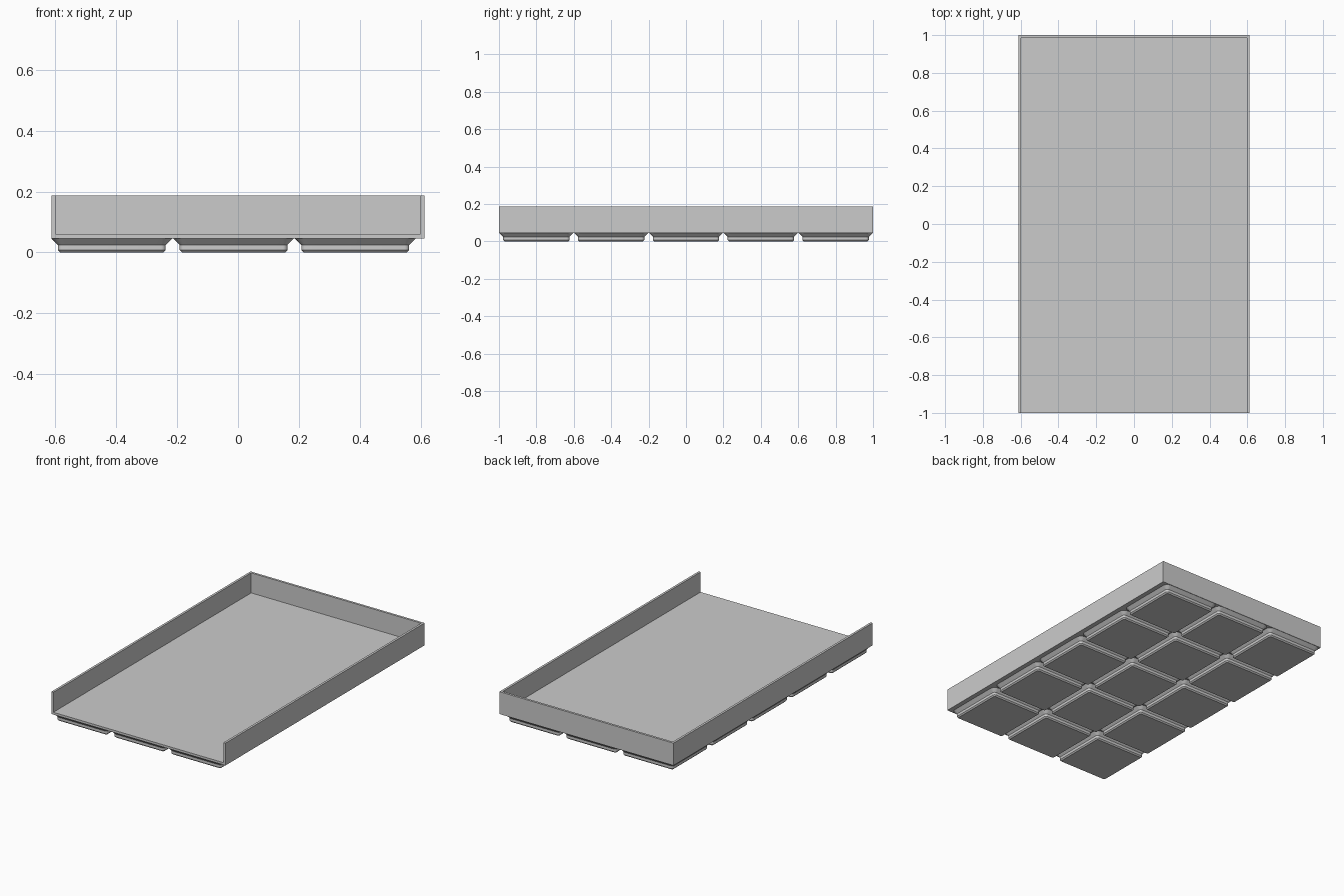
import bpy
import bmesh
from math import sin, cos, pi, radians

cube = bpy.data.objects.get("Cube")
if cube:
    bpy.data.objects.remove(cube, do_unlink=True)

HALF_X, HALF_Y = 0.612, 1.0
BASE_Z, TOP_Z = 0.0452, 0.187
WALL = 0.0145
PITCH = 0.4
FOOT_SHIFT = -0.0145

# One plain grey plastic
grey = bpy.data.materials.new("grey plastic")
grey.use_nodes = True
colour = (0.6, 0.6, 0.6, 1)
grey.diffuse_color = colour
grey.node_tree.nodes["Principled BSDF"].inputs["Base Color"].default_value = colour


def add_object(name, bm):
    bmesh.ops.recalc_face_normals(bm, faces=bm.faces)
    mesh = bpy.data.meshes.new(name)
    bm.to_mesh(mesh)
    bm.free()
    mesh.materials.append(grey)
    obj = bpy.data.objects.new(name, mesh)
    bpy.context.collection.objects.link(obj)
    return obj


def box(name, low, high):
    bm = bmesh.new()
    bmesh.ops.create_cube(bm, size=1)
    for v in bm.verts:
        v.co = [(a + b) / 2 + c * (b - a) for a, b, c in zip(low, high, v.co)]
    return add_object(name, bm)


def activate(obj):
    bpy.ops.object.select_all(action='DESELECT')
    obj.select_set(True)
    bpy.context.view_layer.objects.active = obj


def rounded_square(half, radius, z, steps=6):
    points = []
    for corner, (sx, sy) in enumerate([(1, 1), (-1, 1), (-1, -1), (1, -1)]):
        for i in range(steps + 1):
            a = (corner + i / steps) * pi / 2
            inner = half - radius
            points.append((sx * inner + radius * cos(a),
                           sy * inner + radius * sin(a), z))
    return points


# Tray: a slab hollowed out, open at the front
tray = box("tray", (-HALF_X, -HALF_Y, BASE_Z), (HALF_X, HALF_Y, TOP_Z))
cavity = box("tray_cavity", (WALL - HALF_X, -HALF_Y - 0.1, BASE_Z + WALL),
             (HALF_X - WALL, HALF_Y - WALL, TOP_Z + 0.1))
cavity.hide_render = True
cut = tray.modifiers.new("hollow", 'BOOLEAN')
cut.operation = 'DIFFERENCE'
cut.solver = 'EXACT'
cut.object = cavity
activate(tray)
bpy.ops.object.modifier_apply(modifier=cut.name)
bpy.data.objects.remove(cavity, do_unlink=True)

# Foot: stacked rounded squares (half width, corner radius, height)
profile = [(0.1695, 0.0076, 0), (0.1771, 0.0152, 0.0076),
           (0.1771, 0.0152, 0.0247), (0.1976, 0.0357, BASE_Z)]
bm = bmesh.new()
rings = [[bm.verts.new(p) for p in rounded_square(*level)] for level in profile]
for lower, upper in zip(rings, rings[1:]):
    n = len(lower)
    for i in range(n):
        j = (i + 1) % n
        bm.faces.new((lower[i], lower[j], upper[j], upper[i]))
bm.faces.new(rings[0])
bm.faces.new(rings[-1])
foot = add_object("foot", bm)
activate(foot)
bpy.ops.object.shade_smooth_by_angle(angle=radians(30))

# Grid of three by five feet sharing one mesh
for col in range(3):
    for row in range(5):
        part = foot
        if col or row:
            part = bpy.data.objects.new("foot", foot.data)
            bpy.context.collection.objects.link(part)
        part.name = f"foot_{col + 1}_{row + 1}"
        part.location = ((col - 1) * PITCH + FOOT_SHIFT, (row - 2) * PITCH, 0)
